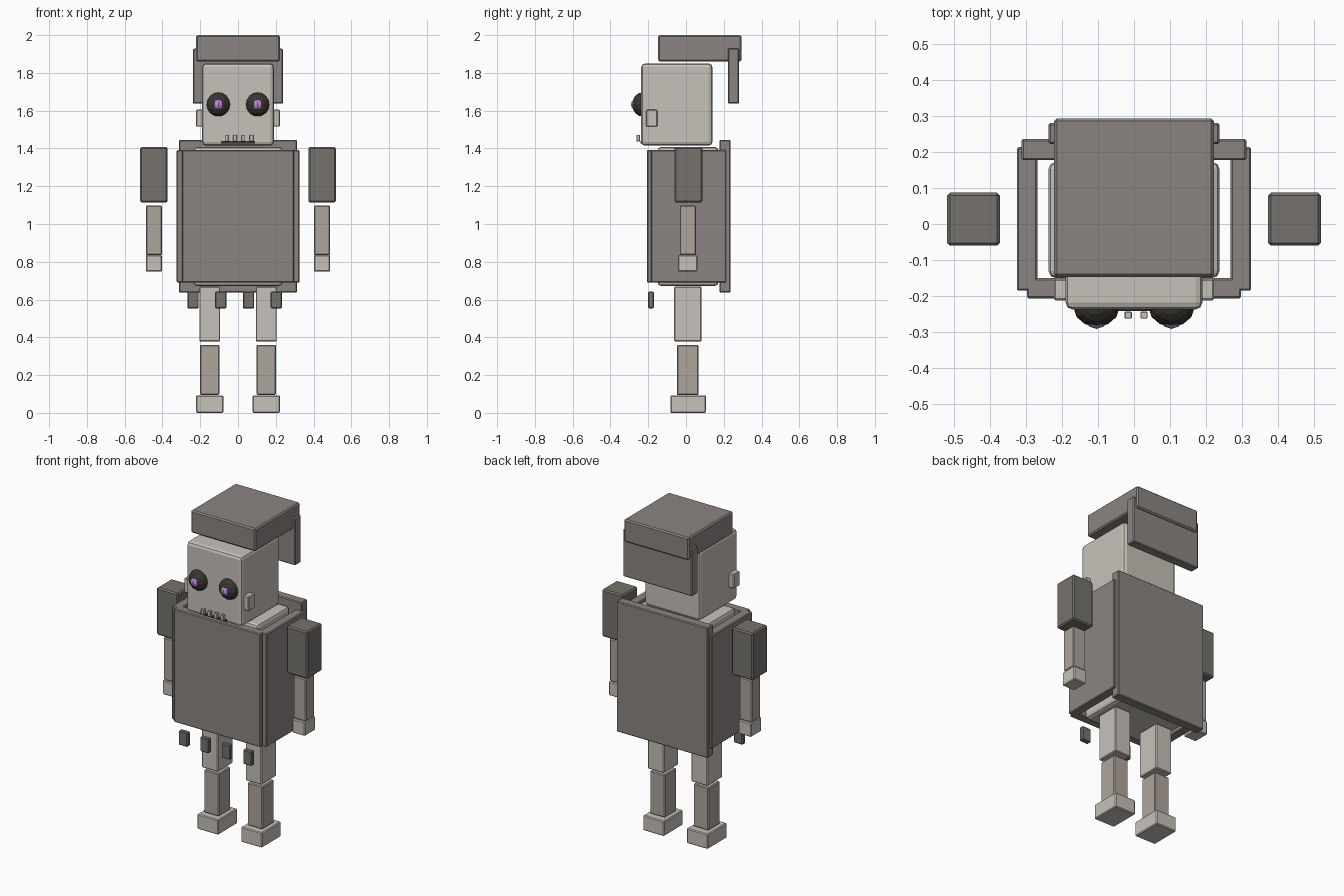
import bpy

if "Cube" in bpy.data.objects:
    bpy.data.objects.remove(bpy.data.objects["Cube"])


def material(name, rgb):
    m = bpy.data.materials.new(name)
    m.diffuse_color = (*rgb, 1)
    m.use_nodes = True
    m.node_tree.nodes["Principled BSDF"].inputs["Base Color"].default_value = m.diffuse_color
    return m


BONE = material("bone", (0.57, 0.54, 0.49))
OLD_BONE = material("old_bone", (0.43, 0.38, 0.34))
CLOTH = material("cloth", (0.26, 0.235, 0.225))
SLEEVE = material("sleeve_cloth", (0.18, 0.17, 0.155))
DARK = material("dark", (0.04, 0.035, 0.03))
GLOW = material("purple_glow", (0.55, 0.25, 0.75))


def box(name, x, y, z, mat, bevel=0.005, segments=1):
    """Bevelled box from (min, max) ranges."""
    bpy.ops.mesh.primitive_cube_add(
        size=1, location=[(r[0] + r[1]) / 2 for r in (x, y, z)])
    o = bpy.context.object
    o.name = name
    o.scale = [r[1] - r[0] for r in (x, y, z)]
    bpy.ops.object.transform_apply(location=False, rotation=False, scale=True)
    if bevel:
        m = o.modifiers.new("bevel", 'BEVEL')
        m.width = bevel
        m.segments = segments
    o.data.materials.append(mat)
    return o


def pair(name, x, *args, **kw):
    """The same box on both sides of the body."""
    box("right_" + name, (-x[1], -x[0]), *args, **kw)
    box("left_" + name, x, *args, **kw)


def ball(name, loc, radius, depth, segments, rings, mat):
    bpy.ops.mesh.primitive_uv_sphere_add(
        segments=segments, ring_count=rings, radius=1, location=loc)
    o = bpy.context.object
    o.name = name
    o.scale = (radius, depth, radius)
    bpy.ops.object.transform_apply(location=False, rotation=False, scale=True)
    o.data.materials.append(mat)


# Head, ears and hood
box("head", (-0.19, 0.19), (-0.237, 0.14), (1.415, 1.85), BONE, 0.02, 2)
pair("ear", (0.17, 0.222), (-0.212, -0.152), (1.515, 1.605), BONE)
box("hood_top", (-0.222, 0.222), (-0.147, 0.293), (1.86, 2.0), CLOTH, 0.008)
box("hood_back", (-0.237, 0.237), (0.222, 0.28), (1.637, 1.93), CLOTH)

# Eyes: dark sockets with glowing pupils
for side, s in (("right", -1), ("left", 1)):
    ball(side + "_eye", (s * 0.104, -0.23, 1.633), 0.064, 0.055, 12, 8, DARK)
    ball(side + "_pupil", (s * 0.104, -0.266, 1.633), 0.03, 0.025, 8, 6, GLOW)

# Mouth and teeth
box("mouth", (-0.09, 0.09), (-0.241, -0.225), (1.425, 1.44), DARK, 0)
for i in range(4):
    cx = -0.06 + 0.044 * i
    box(f"tooth_{i + 1}", (cx - 0.01, cx + 0.01), (-0.262, -0.243),
        (1.437, 1.472), BONE, 0.002)

# Torso inside the robe
box("torso", (-0.237, 0.237), (-0.15, 0.172), (0.672, 1.408), BONE, 0.02, 2)

# Robe panels and tattered hem
box("robe_front", (-0.297, 0.297), (-0.206, -0.15), (0.69, 1.392), CLOTH)
pair("robe_side", (0.268, 0.325), (-0.185, 0.213), (0.69, 1.392), CLOTH)
box("robe_back", (-0.312, 0.312), (0.177, 0.235), (0.637, 1.445), CLOTH)
for i in range(4):
    cx = -0.238 + 0.147 * i
    box(f"robe_tatter_{i + 1}", (cx - 0.03, cx + 0.03), (-0.2, -0.17),
        (0.553, 0.642), SLEEVE)

# Arms
pair("sleeve", (0.372, 0.518), (-0.06, 0.087), (1.115, 1.408), SLEEVE, 0.008)
pair("forearm", (0.403, 0.488), (-0.033, 0.052), (0.835, 1.098), OLD_BONE)
pair("hand", (0.402, 0.488), (-0.043, 0.06), (0.748, 0.835), BONE)

# Legs
pair("thigh", (0.094, 0.205), (-0.063, 0.083), (0.378, 0.668), BONE)
pair("shin", (0.098, 0.201), (-0.048, 0.067), (0.095, 0.36), OLD_BONE)
pair("foot", (0.078, 0.222), (-0.083, 0.105), (0.0, 0.093), BONE)
